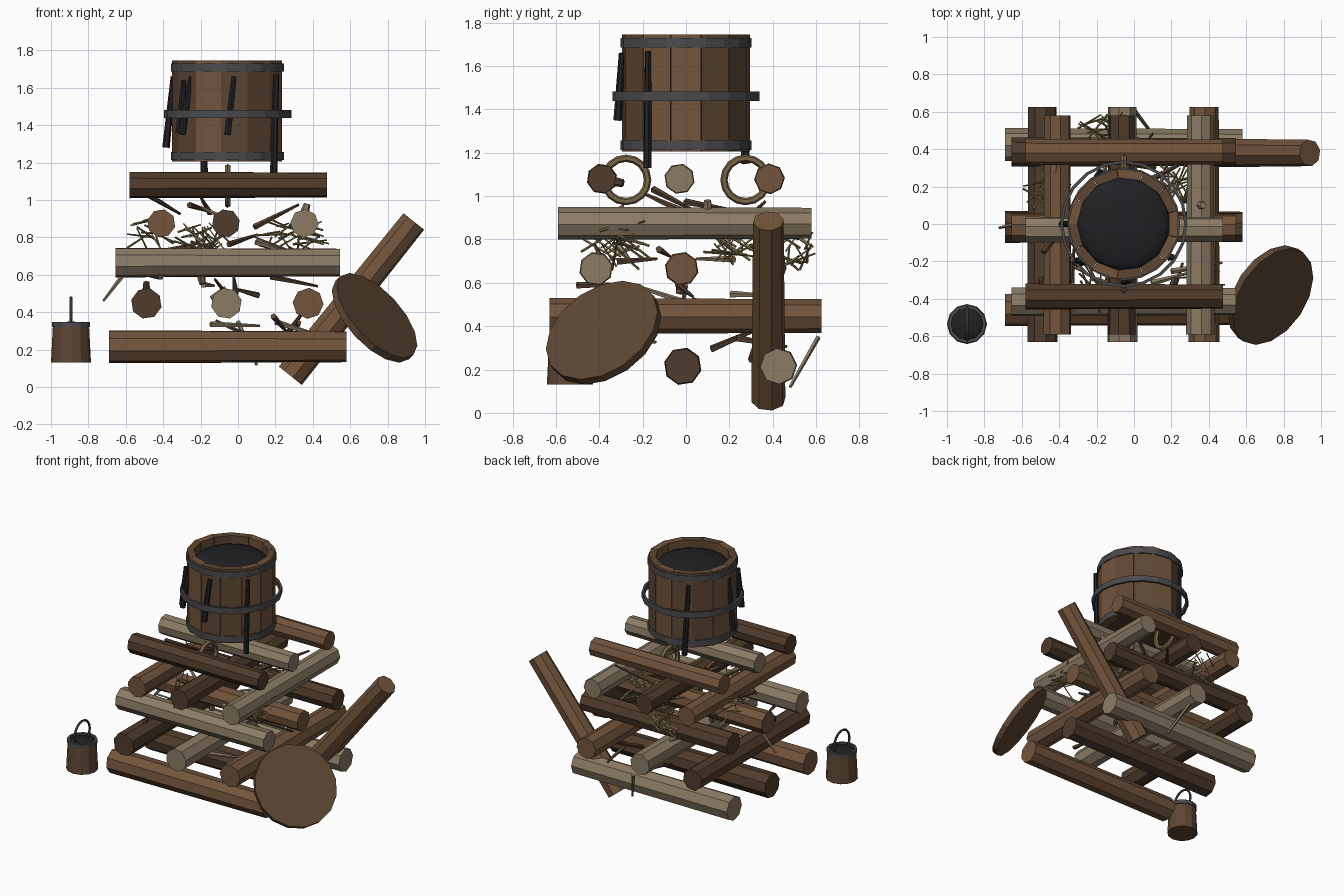
import bpy, bmesh, math, random
from math import sin, cos, pi, tau
from mathutils import Vector, Matrix

if "Cube" in bpy.data.objects:
    bpy.data.objects.remove(bpy.data.objects["Cube"])

random.seed(4)

def material(name, rgb):
    m = bpy.data.materials.new(name)
    m.diffuse_color = (*rgb, 1)
    m.use_nodes = True
    m.node_tree.nodes["Principled BSDF"].inputs["Base Color"].default_value = m.diffuse_color
    return m

BROWN = material("brown_wood", (0.17, 0.09, 0.045))
DARK = material("dark_wood", (0.08, 0.045, 0.025))
GREY = material("weathered_wood", (0.26, 0.20, 0.13))
MID = material("stave_wood", (0.11, 0.062, 0.033))
TAR = material("tar", (0.015, 0.015, 0.018))
IRON = material("iron", (0.07, 0.07, 0.075))
STRAW = material("straw", (0.30, 0.23, 0.09))
ROPE = material("rope", (0.20, 0.14, 0.065))

def finish(name, bm, mat):
    bmesh.ops.recalc_face_normals(bm, faces=bm.faces)
    me = bpy.data.meshes.new(name)
    bm.to_mesh(me)
    bm.free()
    me.materials.append(mat)
    ob = bpy.data.objects.new(name, me)
    bpy.context.collection.objects.link(ob)
    return ob

def add_rod(bm, a, b, r1, r2, n, roll=0.0):
    """Tapered rod from a to b."""
    a, b = Vector(a), Vector(b)
    d = b - a
    M = (Matrix.Translation((a + b) / 2) @ d.to_track_quat('Z', 'Y').to_matrix().to_4x4()
         @ Matrix.Rotation(roll, 4, 'Z'))
    bmesh.ops.create_cone(bm, cap_ends=True, segments=n, radius1=r1, radius2=r2,
                          depth=d.length, matrix=M)

def rod(name, a, b, r1, r2, n, mat, roll=0.0):
    bm = bmesh.new()
    add_rod(bm, a, b, r1, r2, n, roll)
    return finish(name, bm, mat)

def lathe(name, profile, n, center, mat, roll=0.0, closed=True):
    """Revolve (radius, z) points around a vertical axis."""
    bm = bmesh.new()
    cx, cy = center
    rings = [[bm.verts.new((cx + r * cos(tau * i / n + roll), cy + r * sin(tau * i / n + roll), z))
              for i in range(n)] for r, z in profile]
    for j in range(len(rings) if closed else len(rings) - 1):
        p, q = rings[j], rings[(j + 1) % len(rings)]
        for i in range(n):
            k = (i + 1) % n
            bm.faces.new((p[i], p[k], q[k], q[i]))
    if not closed:
        bm.faces.new(rings[0])
        bm.faces.new(rings[-1])
    return finish(name, bm, mat)

def dome(name, center, r, h, mat):
    bm = bmesh.new()
    M = Matrix.Translation(center) @ Matrix.Diagonal((r, r, h, 1))
    bmesh.ops.create_uvsphere(bm, u_segments=16, v_segments=8, radius=1, matrix=M)
    for f in bm.faces:
        f.smooth = True
    return finish(name, bm, mat)

def arc_tube(name, c, R, r, a0, a1, n, mat, sides=6):
    """Tube along an arc in the yz plane; a full turn closes into a ring."""
    bm = bmesh.new()
    full = abs(a1 - a0 - tau) < 1e-6
    rings = []
    for i in range(n if full else n + 1):
        t = a0 + (a1 - a0) * i / n
        rings.append([bm.verts.new((c[0] + r * sin(u), c[1] + (R + r * cos(u)) * cos(t),
                                    c[2] + (R + r * cos(u)) * sin(t)))
                      for u in (tau * k / sides for k in range(sides))])
    for i in range(n):
        p, q = rings[i], rings[(i + 1) % len(rings)]
        for k in range(sides):
            m = (k + 1) % sides
            bm.faces.new((p[k], p[m], q[m], q[k]))
    if not full:
        bm.faces.new(rings[0])
        bm.faces.new(rings[-1])
    return finish(name, bm, mat)

# Crossed log layers: axis, z, radius, lengthwise range, [(offset, material)]
layers = [
    ('x', 0.215, 0.088, (-0.69, 0.58), [(-0.46, BROWN), (-0.015, DARK), (0.425, GREY)]),
    ('y', 0.447, 0.083, (-0.63, 0.625), [(-0.49, DARK), (-0.062, GREY), (0.375, BROWN)]),
    ('x', 0.665, 0.079, (-0.655, 0.545), [(-0.415, GREY), (-0.02, BROWN), (0.385, DARK)]),
    ('y', 0.875, 0.076, (-0.59, 0.58), [(-0.41, BROWN), (-0.065, DARK), (0.355, GREY)]),
    ('x', 1.08, 0.071, (-0.58, 0.475), [(-0.388, DARK), (-0.03, GREY), (0.385, BROWN)]),
]
for li, (axis, z, r, (s, e), logs) in enumerate(layers):
    for k, (o, mat) in enumerate(logs):
        a, b = ((s, o, z), (e, o, z)) if axis == 'x' else ((o, s, z), (o, e, z))
        rod(f"log_layer{li + 1}_{k + 1}", a, b, r, r * 0.94, 8, mat, 0.25 + 0.3 * k)

# Branch stubs on some logs
for i, (a, b, mat) in enumerate([
        ((-0.49, -0.3, 0.51), (-0.49, -0.32, 0.56), DARK),
        ((-0.06, -0.2, 0.52), (-0.14, -0.21, 0.47), GREY),
        ((0.355, 0.1, 0.93), (0.37, 0.1, 0.98), GREY),
        ((-0.2, -0.02, 0.61), (-0.19, -0.03, 0.55), BROWN),
        ((0.2, -0.35, 1.07), (0.22, -0.29, 1.06), DARK)]):
    rod(f"branch_stub_{i + 1}", a, b, 0.024, 0.018, 6, mat)

# Log leaning on the stack
rod("leaning_log", (0.28, 0.38, 0.06), (0.94, 0.38, 0.885), 0.08, 0.072, 8, BROWN, 0.2)

# Barrel lid propped against the front corner
c, nrm = Vector((0.73, -0.38, 0.37)), Vector((0.66, -0.44, 0.61)).normalized()
rod("barrel_lid", c - nrm * 0.02, c + nrm * 0.02, 0.287, 0.287, 16, MID)

# Barrel: 13 separate flat staves
BX, N, R0, R1, Z0, Z1 = -0.055, 13, 0.298, 0.248, 1.205, 1.745
for i in range(N):
    bm = bmesh.new()
    half = pi / N * 0.985
    t = tau * i / N
    quads = [[bm.verts.new((BX + r * cos(t + s * half), r * sin(t + s * half), z))
              for r, s in ((R0, -1), (R0, 1), (R1, 1), (R1, -1))] for z in (Z0, Z1)]
    bm.faces.new(quads[0])
    bm.faces.new(quads[1])
    for k in range(4):
        m = (k + 1) % 4
        bm.faces.new((quads[0][k], quads[0][m], quads[1][m], quads[1][k]))
    finish(f"barrel_stave_{i + 1}", bm, (BROWN, MID, MID)[i % 3])
lathe("barrel_bottom", [(0.25, 1.215), (0.25, 1.245)], N, (BX, 0), DARK, pi / N, closed=False)
dome("barrel_tar", (BX, 0, 1.675), 0.25, 0.05, TAR)

# Iron hoops; the middle one has slipped loose
for name, z, r in (("top", 1.708, 0.302), ("middle", 1.46, 0.34), ("bottom", 1.235, 0.302)):
    lathe(f"{name}_hoop", [(r - 0.016, z - 0.022), (r, z - 0.022), (r, z + 0.022),
                           (r - 0.016, z + 0.022)], 20, (BX, 0), IRON)

# Tar drips down the barrel sides
for i, (a, b) in enumerate([
        ((-0.345, 0.0, 1.66), (-0.385, 0.0, 1.28)),
        ((-0.25, -0.20, 1.66), (-0.30, -0.215, 1.35)),
        ((-0.29, -0.19, 1.64), (-0.315, -0.2, 1.36)),
        ((-0.02, -0.295, 1.66), (-0.055, -0.315, 1.35)),
        ((0.205, -0.175, 1.67), (0.19, -0.178, 1.13)),
        ((-0.20, 0.255, 1.66), (-0.18, 0.275, 1.15))]):
    rod(f"tar_drip_{i + 1}", a, b, 0.015, 0.02, 6, TAR)

# Rope rings between the top logs
for name, y in (("front", -0.277), ("back", 0.275)):
    arc_tube(f"{name}_rope_ring", (BX, y, 1.075), 0.1, 0.017, 0, tau, 16, ROPE)

# Straw tufts
for i, c in enumerate([(-0.46, 0.2, 0.84), (-0.17, 0.5, 0.77), (0.36, -0.3, 0.80),
                       (-0.2, -0.33, 0.78), (0.22, 0.22, 0.80)]):
    bm = bmesh.new()
    for _ in range(18):
        p = Vector(c) + Vector([random.uniform(-0.07, 0.07) for _ in range(3)])
        t = random.uniform(0, tau)
        d = Vector((cos(t), sin(t), random.uniform(-0.5, 0.8))) * random.uniform(0.05, 0.11)
        add_rod(bm, p - d, p + d, 0.006, 0.004, 4)
    finish(f"straw_tuft_{i + 1}", bm, STRAW)

# Kindling sticks poked between the logs
for i in range(24):
    z = (0.33, 0.55, 0.76, 0.97)[i % 4] + random.uniform(-0.06, 0.04)
    p = Vector((random.uniform(-0.45, 0.35), random.uniform(-0.4, 0.4), z))
    t = random.uniform(0, tau)
    d = Vector((cos(t), sin(t), random.uniform(-0.5, 0.5))) * random.uniform(0.08, 0.15)
    rod(f"kindling_{i + 1}", p - d, p + d, 0.017, 0.007, 5, (MID, GREY, DARK)[i % 3])
rod("kindling_left", (-0.62, 0.0, 0.59), (-0.72, -0.02, 0.46), 0.012, 0.007, 5, GREY)
rod("kindling_back", (0.1, 0.48, 0.12), (0.0, 0.61, 0.35), 0.008, 0.012, 5, GREY)

# Tar bucket with handle
PX, PY = -0.893, -0.535
lathe("bucket_body", [(0.107, 0.13), (0.097, 0.325)], 12, (PX, PY), MID, closed=False)
lathe("bucket_band", [(0.085, 0.32), (0.102, 0.32), (0.102, 0.348), (0.085, 0.348)],
      12, (PX, PY), IRON)
dome("bucket_tar", (PX, PY, 0.325), 0.093, 0.025, TAR)
arc_tube("bucket_handle", (PX, PY, 0.39), 0.087, 0.008, -0.6, pi + 0.6, 14, IRON)
